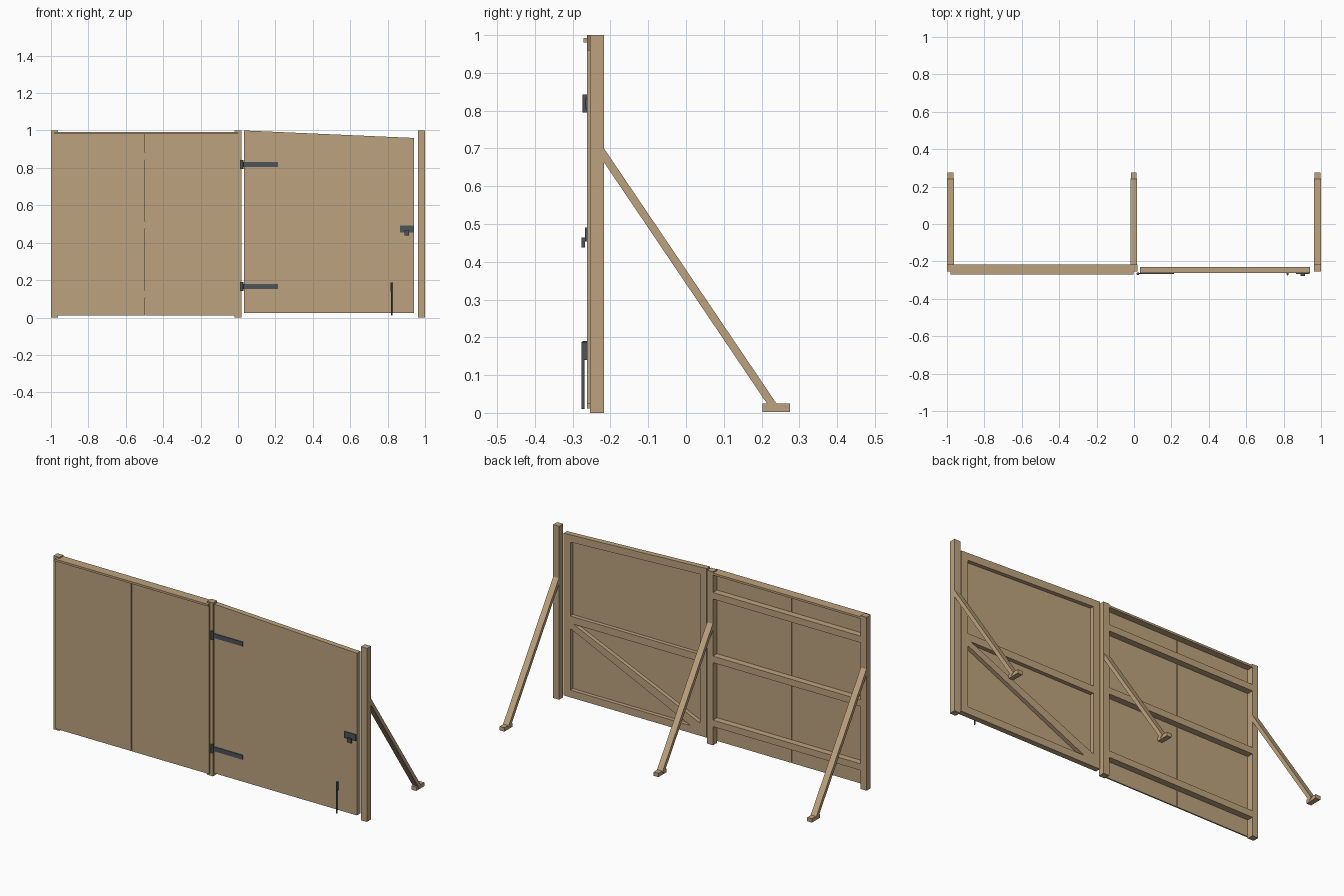
import bpy, bmesh
from mathutils import Vector

if "Cube" in bpy.data.objects:
    bpy.data.objects.remove(bpy.data.objects["Cube"])


def material(name, rgb):
    m = bpy.data.materials.new(name)
    m.diffuse_color = (*rgb, 1)
    m.use_nodes = True
    m.node_tree.nodes["Principled BSDF"].inputs["Base Color"].default_value = m.diffuse_color
    return m


WOOD = material("tan timber", (0.51, 0.365, 0.21))
METAL = material("dark grey metal", (0.075, 0.088, 0.10))


def prism(name, pts, axis, lo, hi, mat=WOOD):
    """Extrude a 2D profile along axis 'x' (pts are y,z) or 'y' (pts are x,z)."""
    place = (lambda p, t: (t, *p)) if axis == "x" else (lambda p, t: (p[0], t, p[1]))
    bm = bmesh.new()
    face = bm.faces.new([bm.verts.new(place(p, lo)) for p in pts])
    ext = bmesh.ops.extrude_face_region(bm, geom=[face])["geom"]
    bmesh.ops.translate(bm, vec=Vector(place((0, 0), hi - lo)),
                        verts=[v for v in ext if isinstance(v, bmesh.types.BMVert)])
    bmesh.ops.recalc_face_normals(bm, faces=bm.faces)
    return finish(name, bm, mat)


def finish(name, bm, mat):
    mesh = bpy.data.meshes.new(name)
    bm.to_mesh(mesh)
    bm.free()
    mesh.materials.append(mat)
    ob = bpy.data.objects.new(name, mesh)
    bpy.context.collection.objects.link(ob)
    return ob


def box(name, x, y, z, mat=WOOD):
    return prism(name, [(x[0], z[0]), (x[1], z[0]), (x[1], z[1]), (x[0], z[1])],
                 "y", y[0], y[1], mat)


def rod(name, x, y, z0, z1, r):
    bpy.ops.mesh.primitive_cylinder_add(vertices=16, radius=r, depth=z1 - z0,
                                        location=(x, y, (z0 + z1) / 2))
    ob = bpy.context.object
    ob.name = name
    ob.data.materials.append(METAL)
    bpy.ops.object.shade_smooth_by_angle()


BACK, FACE, FRONT = -0.217, -0.254, -0.262   # post back, post front, sheet front

# Posts with rear braces and feet
for side, cx in (("left", -0.981), ("middle", -0.001), ("right", 0.981)):
    box(side + "_post", (cx - 0.019, cx + 0.019), (FACE, BACK), (0, 1))
    prism(side + "_brace", [(BACK, 0.70), (BACK, 0.663), (0.225, 0.009), (0.242, 0.021)],
          "x", cx - 0.018, cx + 0.018)
    box(side + "_foot", (cx - 0.015, cx + 0.015), (0.202, 0.275), (0.003, 0.025))

# Fixed panel: two sheets with a narrow gap, three rails, top capping board
box("fixed_sheet_left", (-0.98, -0.498), (FRONT, FACE), (0.011, 0.982))
box("fixed_sheet_right", (-0.494, -0.002), (FRONT, FACE), (0.011, 0.982))
for i, z in enumerate((0.107, 0.476, 0.843)):
    box(f"fixed_rail_{i + 1}", (-0.962, -0.02), (FACE, BACK), (z, z + 0.038))
box("capping_board_front", (-0.98, -0.002), (-0.271, FACE), (0.981, 0.993))
box("capping_board", (-0.962, -0.02), (FACE, BACK), (0.981, 0.993))

# Gate leaf: sloping top, sheet in front, frame behind
X0, X1, Z0 = 0.031, 0.942, 0.025
GB = -0.231                                   # back of gate frame


def top(x):
    return 1.0 - 0.04 * (x - X0) / (X1 - X0)


W = 0.042
XI0, XI1 = X0 + W, X1 - W
prism("gate_sheet", [(X0, Z0), (X1, Z0), (X1, top(X1)), (X0, top(X0))], "y", FRONT, FACE)
for name, a, b in (("gate_hinge_stile", X0, XI0), ("gate_latch_stile", XI1, X1)):
    prism(name, [(a, Z0), (b, Z0), (b, top(b)), (a, top(a))], "y", FACE, GB)
prism("gate_top_rail", [(XI0, top(XI0) - W), (XI1, top(XI1) - W), (XI1, top(XI1)),
                        (XI0, top(XI0))], "y", FACE, GB)
box("gate_bottom_rail", (XI0, XI1), (FACE, GB), (Z0, Z0 + W))
box("gate_middle_rail", (XI0, XI1), (FACE, GB), (0.452, 0.494))
prism("gate_diagonal", [(XI0, Z0 + W), (XI0 + 0.06, Z0 + W), (XI1, 0.422), (XI1, 0.452),
                        (XI1 - 0.02, 0.452), (XI0, 0.098)], "y", FACE, GB)

# Hinges: strap on the gate and pin beside the middle post
for side, z in (("lower", 0.166), ("upper", 0.819)):
    box(side + "_hinge_strap", (0.018, 0.215), (-0.266, FRONT), (z - 0.013, z + 0.013), METAL)
    rod(side + "_hinge_pin", 0.021, -0.266, z - 0.024, z + 0.024, 0.0075)

# Latch plate and knob
box("latch_plate", (0.865, 0.938), (-0.268, FRONT), (0.454, 0.491), METAL)
box("latch_handle", (0.889, 0.914), (-0.277, -0.268), (0.438, 0.464), METAL)

# Drop bolt with its bracket
rod("drop_bolt", 0.821, -0.2725, 0.01, 0.187, 0.004)
box("drop_bolt_bracket", (0.816, 0.826), (-0.271, FRONT), (0.14, 0.188), METAL)
